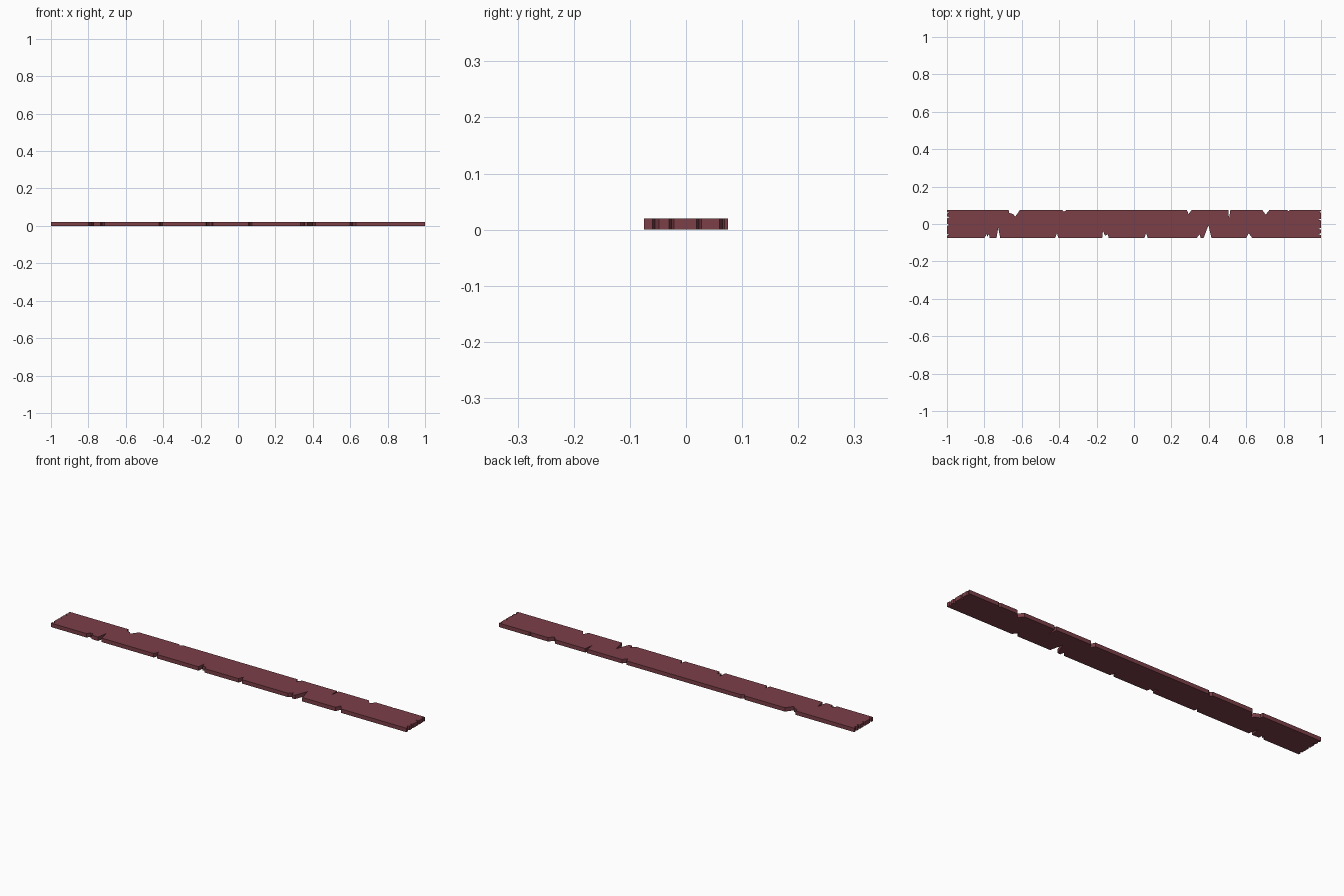
import bpy, bmesh

if "Cube" in bpy.data.objects:
    bpy.data.objects.remove(bpy.data.objects["Cube"])

HX, HY, T = 1.0, 0.075, 0.02

# Splintered notches per edge: (position along edge, depth) points
front = [[(-.80, 0), (-.787, .021), (-.785, .008), (-.775, .02), (-.772, 0)],
         [(-.735, 0), (-.726, .055), (-.715, 0)],
         [(-.422, 0), (-.412, .026), (-.404, 0)],
         [(-.17, 0), (-.166, .04), (-.155, .012), (-.14, .02), (-.135, 0)],
         [(.055, 0), (.065, .027), (.074, 0)],
         [(.335, 0), (.352, .02), (.356, 0)],
         [(.372, 0), (.398, .068), (.414, 0)],
         [(.60, 0), (.613, .026), (.632, 0)]]
back = [[(-.67, 0), (-.668, .015), (-.645, .023), (-.635, .036), (-.61, 0)],
        [(-.384, 0), (-.375, .01), (-.362, 0)],
        [(.282, 0), (.292, .022), (.308, 0)],
        [(.504, 0), (.508, .05), (.515, 0)],
        [(.686, 0), (.704, .025), (.724, 0)],
        [(.82, 0), (.826, .006), (.832, 0)]]
right_end = [[(-.06, 0), (-.055, .013), (-.048, 0)],
             [(-.03, 0), (-.026, .015), (-.021, 0)],
             [(.019, 0), (.023, .015), (.028, 0)],
             [(.06, 0), (.065, .01), (.069, 0)]]
left_end = [[(-.063, 0), (-.058, .012), (-.052, 0)],
            [(-.01, 0), (-.005, .012), (.001, 0)],
            [(.03, 0), (.036, .014), (.042, 0)],
            [(.055, 0), (.06, .01), (.064, 0)]]


def flat(notches):
    return [p for n in notches for p in n]


# Outline, counter-clockwise from the front left corner
outline = [(-HX, -HY)] + [(a, -HY + d) for a, d in flat(front)]
outline += [(HX, -HY)] + [(HX - d, a) for a, d in flat(right_end)]
outline += [(HX, HY)] + [(a, HY - d) for a, d in reversed(flat(back))]
outline += [(-HX, HY)] + [(-HX + d, a) for a, d in reversed(flat(left_end))]

# Extrude the outline into a plank
bm = bmesh.new()
face = bm.faces.new([bm.verts.new((x, y, 0)) for x, y in outline])
ext = bmesh.ops.extrude_face_region(bm, geom=[face], use_keep_orig=True)
top = [v for v in ext["geom"] if isinstance(v, bmesh.types.BMVert)]
bmesh.ops.translate(bm, verts=top, vec=(0, 0, T))
bmesh.ops.recalc_face_normals(bm, faces=bm.faces)
mesh = bpy.data.meshes.new("plank")
bm.to_mesh(mesh)
bm.free()

# Dark red painted wood
mat = bpy.data.materials.new("red_wood")
mat.diffuse_color = (0.20, 0.05, 0.065, 1)
mat.use_nodes = True
mat.node_tree.nodes["Principled BSDF"].inputs["Base Color"].default_value = mat.diffuse_color
mesh.materials.append(mat)
bpy.context.collection.objects.link(bpy.data.objects.new("plank", mesh))
